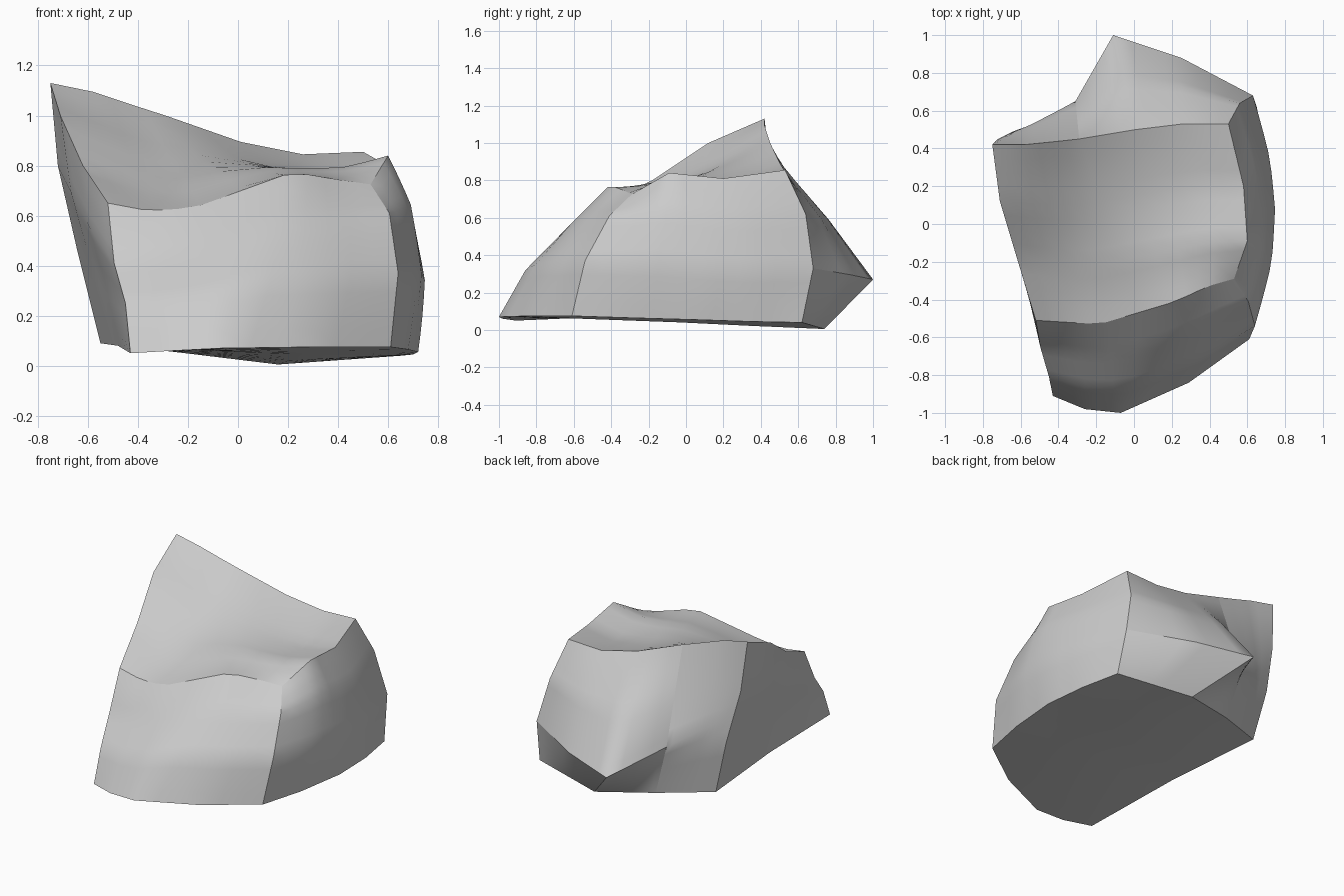
import bpy, bmesh
from mathutils import Vector

if "Cube" in bpy.data.objects:
    bpy.data.objects.remove(bpy.data.objects["Cube"])

N = 12  # grid divisions per face patch


def line(*pts):
    return [Vector(p) for p in pts]


def at(curve, t):
    """Point on a polyline at parameter 0..1."""
    f = t * (len(curve) - 1)
    i = min(int(f + 1e-6), len(curve) - 2)
    return curve[i].lerp(curve[i + 1], f - i)


bm = bmesh.new()


def patch(top, bottom, left, right, bulge=(0, 0, 0)):
    """Curved face spanned between four boundary ridges."""
    b = Vector(bulge)
    grid = []
    for j in range(N + 1):
        v = j / N
        row = []
        for i in range(N + 1):
            u = i / N
            p = at(top, u).lerp(at(bottom, u), v) + at(left, v).lerp(at(right, v), u)
            p -= top[0].lerp(top[-1], u).lerp(bottom[0].lerp(bottom[-1], u), v)
            row.append(bm.verts.new(p + b * 16 * u * (1 - u) * v * (1 - v)))
        grid.append(row)
    faces = [bm.faces.new((grid[j][i], grid[j][i + 1], grid[j + 1][i + 1], grid[j + 1][i]))
             for j in range(N) for i in range(N)]
    out = 0
    for f in faces:
        f.normal_update()
        f.smooth = True
        out += f.normal.dot(f.calc_center_median() - Vector((0, 0, 0.4))) * f.calc_area()
    if out < 0:
        bmesh.ops.reverse_faces(bm, faces=faces)


# Upper rim ridges
rim_back = line((-.75, .42, 1.13), (-.58, .42, 1.095), (-.43, .435, 1.045), (-.29, .45, 1.0),
                (.01, .50, .895), (.26, .53, .845), (.50, .53, .855))
rim_right = line((.53, -.29, .725), (.60, -.09, .84), (.58, .20, .81), (.50, .53, .855))
rim_front = line((-.52, -.51, .65), (-.36, -.52, .62), (-.18, -.53, .63),
                 (.22, -.41, .775), (.39, -.33, .745), (.53, -.29, .725))
rim_left = line((-.75, .42, 1.13), (-.71, .12, 1.0), (-.62, -.18, .80), (-.52, -.51, .65))

# Upright corner ridges
front_left = line(rim_left[-1], (-.495, -.655, .41), (-.45, -.81, .25), (-.43, -.91, .05))
front_right = line(rim_right[0], (.605, -.41, .61), (.64, -.54, .37), (.61, -.61, .075))
back_right_up = line(rim_back[-1], (.56, .64, .62), (.63, .68, .33))
back_right_low = line(back_right_up[-1], (.65, .62, .04))
back_left = line(rim_back[0], (-.72, .45, .80), (-.64, .49, .45), (-.55, .47, .09))

# Rear spur and its overhang
apex, notch, foot, heel = line((-.11, 1.0, .27), (-.31, .65, .395), (-.21, .62, .05), (.16, .74, .005))
spur = [apex, Vector((.25, .88, .295)), back_right_up[-1]]

# Base ridges
base_front = line(front_left[-1], (-.26, -.98, .06), (-.07, -1.0, .07), (.29, -.84, .075), front_right[-1])
base_right = line(front_right[-1], (.68, -.30, .065), (.72, .05, .055), (.70, .35, .045), back_right_low[-1])
base_left = line(back_left[-1], (-.48, -.20, .08), front_left[-1])

# Faces of the boulder: front, right, left, hollowed top
patch(rim_front, base_front, front_left, front_right)
patch(rim_right, base_right, front_right, back_right_up + back_right_low[1:], (.03, 0, -.02))
patch(rim_left, base_left, back_left, front_left)
patch(rim_back, rim_front, rim_left, rim_right[::-1], (0, 0, -.08))

# Back, split where the spur leaves the wall
patch(rim_back[:4], [back_left[-1], foot], back_left, [rim_back[3], notch, foot])
patch(rim_back[3:], [notch] + spur, [rim_back[3], notch], back_right_up)
patch(spur, [heel, back_right_low[-1]], [apex, heel], back_right_low)
patch([apex, notch], [heel, foot], [apex, heel], [notch, foot])

# Underside
patch([back_left[-1], foot, heel, back_right_low[-1]], base_front, base_left, base_right[::-1])

mesh = bpy.data.meshes.new("boulder")
bm.to_mesh(mesh)
bm.free()
boulder = bpy.data.objects.new("boulder", mesh)
bpy.context.collection.objects.link(boulder)
